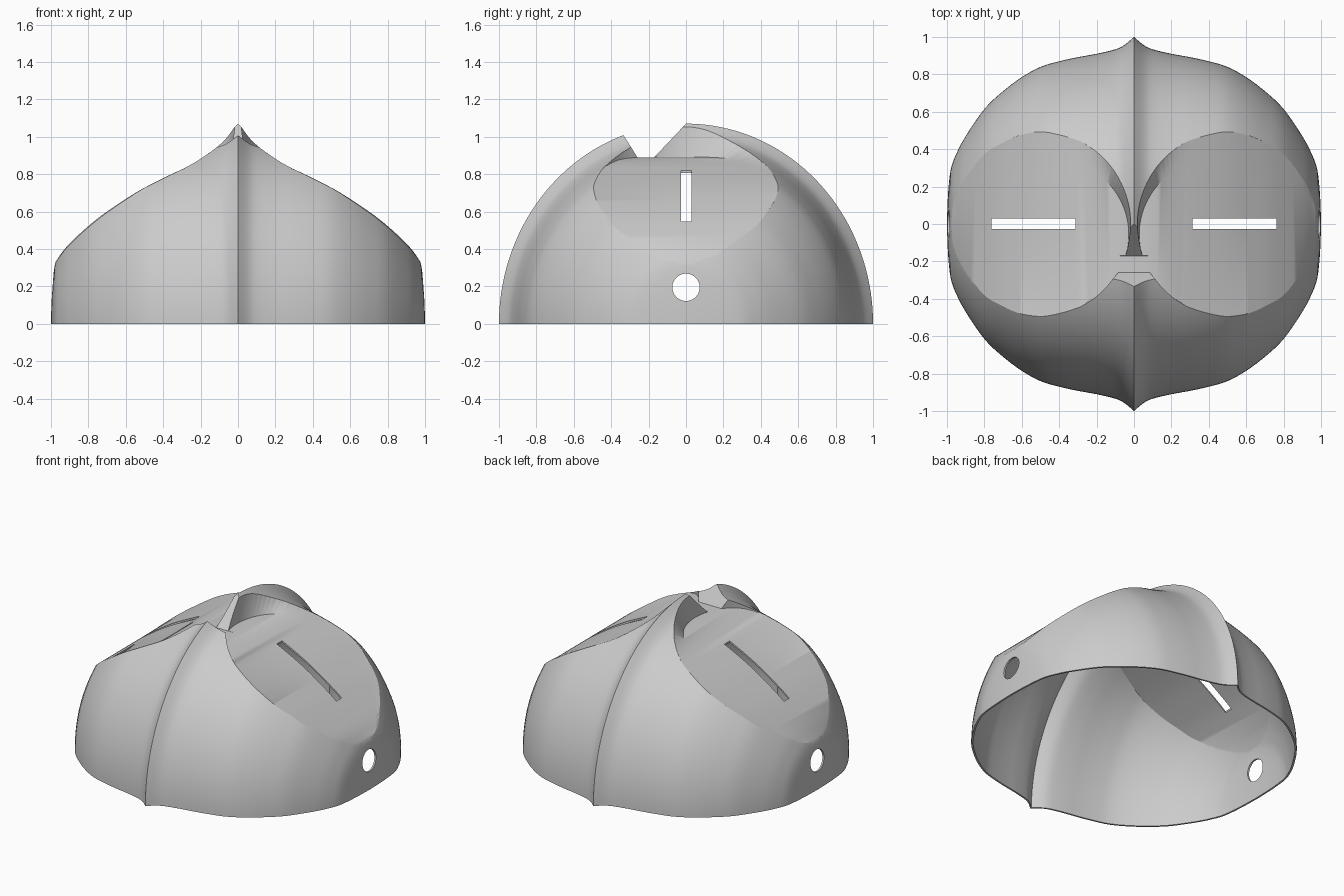
import bpy, bmesh, math

if "Cube" in bpy.data.objects:
    bpy.data.objects.remove(bpy.data.objects["Cube"])

DOME = [(0, 1), (.05, .958), (.1, .934), (.2, .91), (.3, .892), (.4, .87), (.5, .84),
        (.6, .785), (.7, .71), (.8, .615), (.9, .47), (.95, .375), (.98, .29), (.995, .15), (1, 0)]
PLATE = [(0, .89), (.08, .89), (.18, .873), (.31, .82), (.5, .725), (.65, .63),
         (.76, .55), (.9, .425), (.98, .325), (1.05, .24)]
TALL = 1.07


def spline(pts, steps=4):
    """Catmull-Rom curve through the points."""
    out = []
    for i in range(len(pts) - 1):
        a, b, c, d = pts[max(i - 1, 0)], pts[i], pts[i + 1], pts[min(i + 2, len(pts) - 1)]
        for k in range(steps):
            t = k / steps
            out.append(tuple(.5 * (2 * q + (r - p) * t + (2 * p - 5 * q + 4 * r - s) * t * t
                                   + (3 * q - p - 3 * r + s) * t ** 3)
                             for p, q, r, s in zip(a, b, c, d)))
    return out + [pts[-1]]


dome_curve, plate_curve = spline(DOME), spline(PLATE)


def lookup(curve, x):
    for (x0, y0), (x1, y1) in zip(curve, curve[1:]):
        if x <= x1:
            return y0 + (y1 - y0) * (x - x0) / max(x1 - x0, 1e-9)
    return curve[-1][1]


def dome_z(x, y):
    return TALL * math.sqrt(max(lookup(dome_curve, x) ** 2 - y * y, 0))


def make(name, verts, faces):
    bm = bmesh.new()
    vs = [bm.verts.new(v) for v in verts]
    for f in faces:
        bm.faces.new([vs[i] for i in dict.fromkeys(f)])
    bmesh.ops.recalc_face_normals(bm, faces=bm.faces[:])
    me = bpy.data.meshes.new(name)
    bm.to_mesh(me)
    bm.free()
    ob = bpy.data.objects.new(name, me)
    bpy.context.collection.objects.link(ob)
    return ob


def cut(ob, tool):
    mod = ob.modifiers.new("cut", 'BOOLEAN')
    mod.operation, mod.solver, mod.object = 'DIFFERENCE', 'EXACT', tool
    bpy.context.view_layer.objects.active = ob
    bpy.ops.object.modifier_apply(modifier=mod.name)
    bpy.data.objects.remove(tool)


def half_dome(name, scale, drop):
    # creased profile swept half a turn around the x axis
    prof = [(-x, r) for x, r in dome_curve[:0:-1]] + dome_curve
    inner, seg = prof[1:-1], 96
    n = len(inner)
    verts = [(x * scale, -r * math.cos(math.pi * j / seg) * scale,
              r * math.sin(math.pi * j / seg) * TALL * scale - drop)
             for j in range(seg + 1) for x, r in inner]
    verts += [(-scale, 0, -drop), (scale, 0, -drop)]
    lo, hi = len(verts) - 2, len(verts) - 1
    faces = []
    for j in range(seg):
        a, b = j * n, (j + 1) * n
        faces += [(a + i, a + i + 1, b + i + 1, b + i) for i in range(n - 1)]
        faces += [(lo, a, b), (a + n - 1, hi, b + n - 1)]
    faces.append([lo, *range(n), hi, *range(seg * n + n - 1, seg * n - 1, -1)])
    return make(name, verts, faces)


def socket_cutter(side, t):
    # round rim tapering down to the curved eye plate
    n = 96
    floor, rim, top = [], [], []
    for i in range(n):
        c, s = math.cos(2 * math.pi * i / n), math.sin(2 * math.pi * i / n)
        x, y = .51 + (.482 + t) * c, -.055 + (.433 + t) * s
        z = lookup(plate_curve, x) - t
        floor.append((side * x, y, z))
        x, y = .51 + (.492 + t) * c, (.497 + t) * s
        rim.append((side * x, y, max(dome_z(x, y) - t, z + .003)))
        top.append((side * x, y, 1.5))
    faces = [(i, i + 1, n - i - 1, (n - i) % n) for i in range(n // 2)]
    for k in (0, n):
        for i in range(n):
            j = (i + 1) % n
            faces += [(k + i, k + j, k + n + j), (k + i, k + n + j, k + n + i)]
    faces.append(range(2 * n, 3 * n))
    return make("socket_cutter", floor + rim + top, faces)


def prism(name, pts, half):
    n = len(pts)
    verts = [(s * half, y, z) for s in (-1, 1) for y, z in pts]
    faces = [range(n), range(n, 2 * n)]
    faces += [(i, (i + 1) % n, n + (i + 1) % n, n + i) for i in range(n)]
    return make(name, verts, faces)


def body(name, t, drop):
    ob = half_dome(name, 1 - t, drop)
    for side in (-1, 1):
        cut(ob, socket_cutter(side, t))
    # notch through the ridge between the eyes
    cut(ob, prism("notch_cutter", [(.0 + t, 1.07), (-.17 + t, .89 - t), (-.26 - t, .89 - t),
                                   (-.335 - t, 1.01), (-.335 - t, 1.4), (t, 1.4)], .115))
    return ob


# thin mask shell
mask = body("mask_shell", 0, 0)
cut(mask, body("inside_cutter", .012, .004))

# eye slots
for side in (-1, 1):
    bpy.ops.mesh.primitive_cube_add(size=1, location=(side * .537, .002, .8))
    slot = bpy.context.object
    slot.scale = (.45, .057, 1.2)
    bpy.context.view_layer.update()
    cut(mask, slot)

# strap holes
bpy.ops.mesh.primitive_cylinder_add(vertices=48, radius=.073, depth=3, location=(0, 0, .195),
                                    rotation=(0, math.pi / 2, 0))
cut(mask, bpy.context.object)

bpy.ops.object.select_all(action='DESELECT')
mask.select_set(True)
bpy.context.view_layer.objects.active = mask
bpy.ops.object.shade_smooth_by_angle(angle=math.radians(28))
